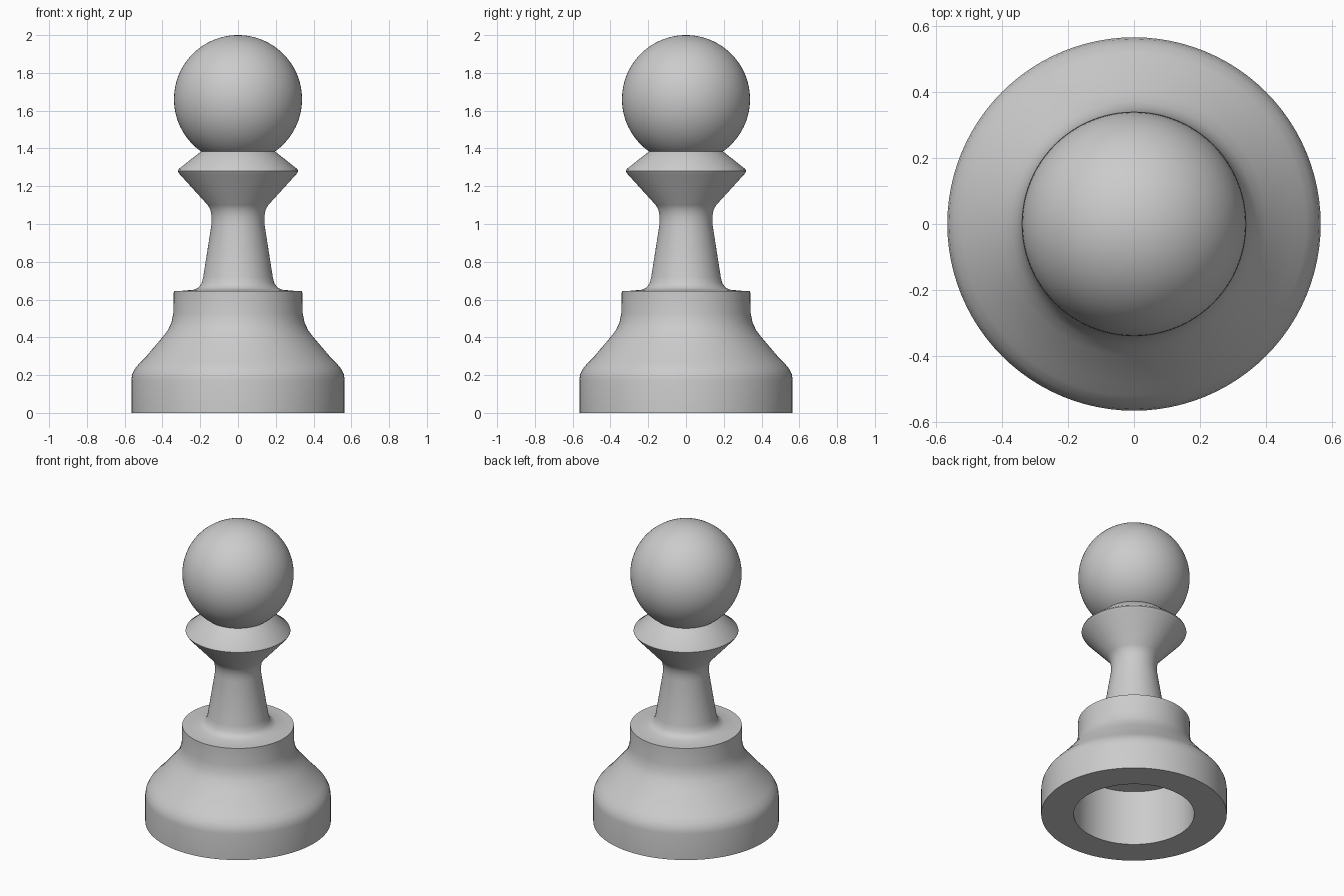
import bpy, bmesh, math

SIDES = 96

if "Cube" in bpy.data.objects:
    bpy.data.objects.remove(bpy.data.objects["Cube"], do_unlink=True)

# One plain grey for the whole piece
grey = bpy.data.materials.new("plain_grey")
grey.use_nodes = True
COLOUR = (0.6, 0.6, 0.6, 1)
grey.diffuse_color = COLOUR
grey.node_tree.nodes["Principled BSDF"].inputs["Base Color"].default_value = COLOUR


def finish(obj, angle=35):
    obj.data.materials.append(grey)
    bpy.ops.object.select_all(action="DESELECT")
    obj.select_set(True)
    bpy.context.view_layer.objects.active = obj
    bpy.ops.object.shade_smooth_by_angle(angle=math.radians(angle))


def lathe(name, profile):
    """Spin a (radius, height) profile around the z axis."""
    bm = bmesh.new()
    verts = [bm.verts.new((r, 0, z)) for r, z in profile]
    edges = [bm.edges.new(pair) for pair in zip(verts, verts[1:])]
    bmesh.ops.spin(bm, geom=verts + edges, cent=(0, 0, 0), axis=(0, 0, 1),
                   angle=math.tau, steps=SIDES, use_duplicate=False)
    bmesh.ops.remove_doubles(bm, verts=bm.verts, dist=0.0001)
    bmesh.ops.recalc_face_normals(bm, faces=bm.faces)
    mesh = bpy.data.meshes.new(name)
    bm.to_mesh(mesh)
    bm.free()
    obj = bpy.data.objects.new(name, mesh)
    bpy.context.collection.objects.link(obj)
    finish(obj)


# Hollow base, stem and flared collar in one turned skin
lathe("turned_body", [
    # recess underneath
    (0, 0.37), (0.367, 0.37), (0.367, 0),
    # foot and sloping shoulder
    (0.565, 0), (0.565, 0.175), (0.56, 0.205), (0.545, 0.235), (0.52, 0.265),
    (0.485, 0.3), (0.4, 0.4), (0.37, 0.44), (0.352, 0.48), (0.342, 0.53),
    # plate and fillet into the stem
    (0.34, 0.645), (0.3, 0.646), (0.235, 0.652), (0.21, 0.663), (0.193, 0.685),
    (0.184, 0.72),
    # stem
    (0.14, 1.0), (0.14, 1.04), (0.146, 1.075), (0.16, 1.1),
    # collar
    (0.31, 1.265), (0.319, 1.28), (0.315, 1.29), (0.195, 1.385), (0, 1.385),
])

# Round head
bpy.ops.mesh.primitive_uv_sphere_add(segments=SIDES, ring_count=48, radius=0.339,
                                     location=(0, 0, 1.661))
head = bpy.context.object
head.name = "head_ball"
finish(head)
